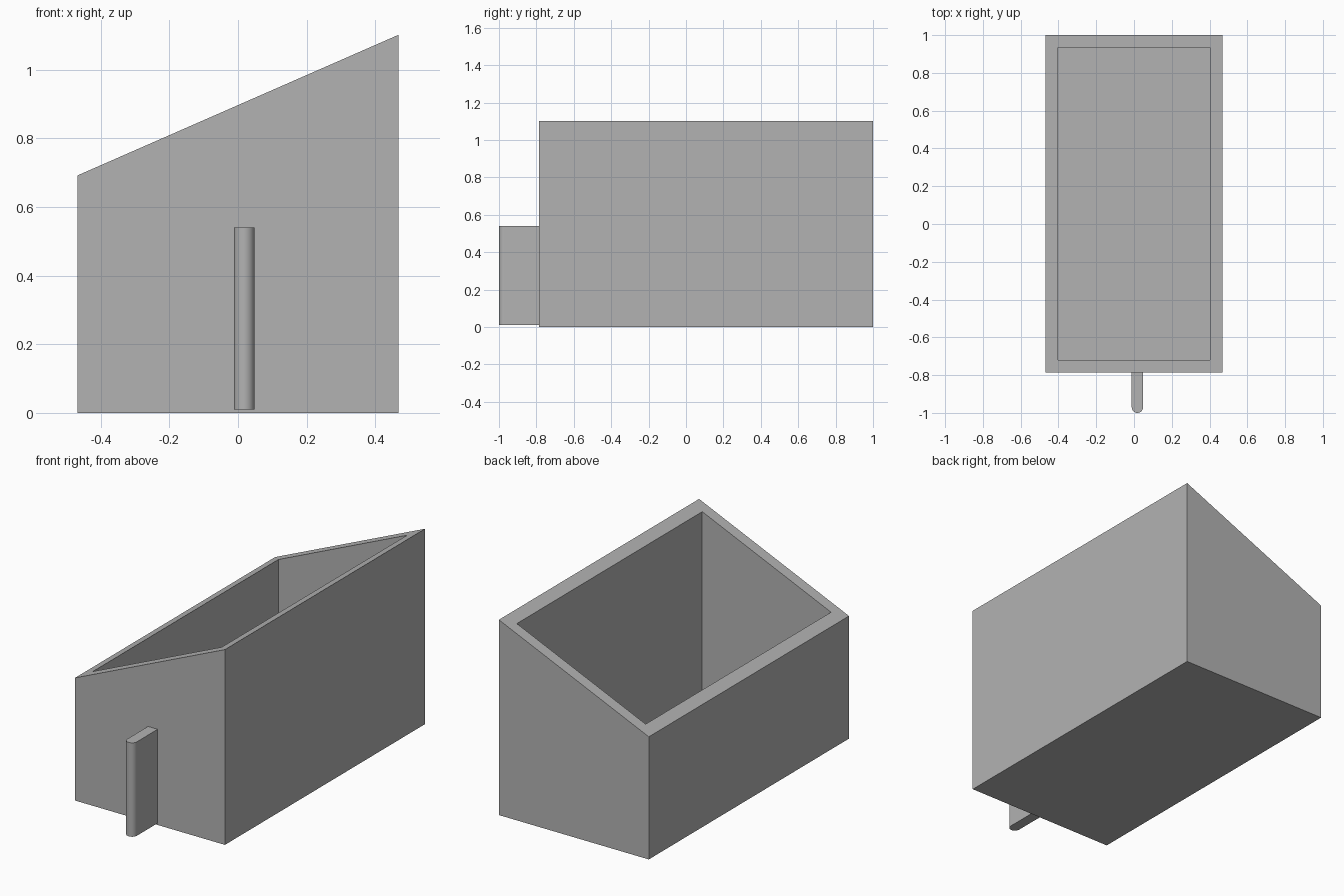
import bpy
import bmesh
import math

cube = bpy.data.objects.get("Cube")
if cube:
    bpy.data.objects.remove(cube, do_unlink=True)

grey = bpy.data.materials.new("plain grey")
grey.use_nodes = True
colour = (0.45, 0.45, 0.45, 1)
grey.diffuse_color = colour
grey.node_tree.nodes["Principled BSDF"].inputs["Base Color"].default_value = colour

HALF_WIDTH, FRONT, BACK = 0.468, -0.785, 1.0
LOW, HIGH = 0.692, 1.102
WALL = 0.066


def rim_height(x):
    return LOW + (HIGH - LOW) * (x + HALF_WIDTH) / (2 * HALF_WIDTH)


def finish(name, bm):
    bmesh.ops.recalc_face_normals(bm, faces=bm.faces)
    mesh = bpy.data.meshes.new(name)
    bm.to_mesh(mesh)
    bm.free()
    mesh.materials.append(grey)
    obj = bpy.data.objects.new(name, mesh)
    bpy.context.collection.objects.link(obj)
    return obj


# Open box with a sloping rim: outer shell, inner shell and the rim between
bm = bmesh.new()


def ring(inset, height):
    x, front, back = HALF_WIDTH - inset, FRONT + inset, BACK - inset
    corners = [(-x, front), (x, front), (x, back), (-x, back)]
    return [bm.verts.new((cx, cy, height(cx))) for cx, cy in corners]


rings = [ring(0, lambda x: 0), ring(0, rim_height),
         ring(WALL, rim_height), ring(WALL, lambda x: WALL)]
for lower, upper in zip(rings, rings[1:]):
    for i in range(4):
        j = (i + 1) % 4
        bm.faces.new((lower[i], lower[j], upper[j], upper[i]))
bm.faces.new(rings[0])
bm.faces.new(rings[-1])
finish("sloped_box", bm)

# Upright fin with a rounded nose on the front wall
bm = bmesh.new()
centre, radius, nose, segments = 0.018, 0.03, -0.97, 24
outline = [(centre + radius, FRONT), (centre - radius, FRONT)]
for i in range(segments + 1):
    angle = math.pi * (1 + i / segments)
    outline.append((centre + radius * math.cos(angle),
                    nose + radius * math.sin(angle)))
base = bm.faces.new([bm.verts.new((x, y, 0.01)) for x, y in outline])
top = bmesh.ops.extrude_face_region(bm, geom=[base])["geom"]
bmesh.ops.translate(bm, vec=(0, 0, 0.53),
                    verts=[v for v in top if isinstance(v, bmesh.types.BMVert)])
fin = finish("front_fin", bm)
bpy.ops.object.select_all(action="DESELECT")
fin.select_set(True)
bpy.context.view_layer.objects.active = fin
bpy.ops.object.shade_smooth_by_angle(angle=math.radians(30))
